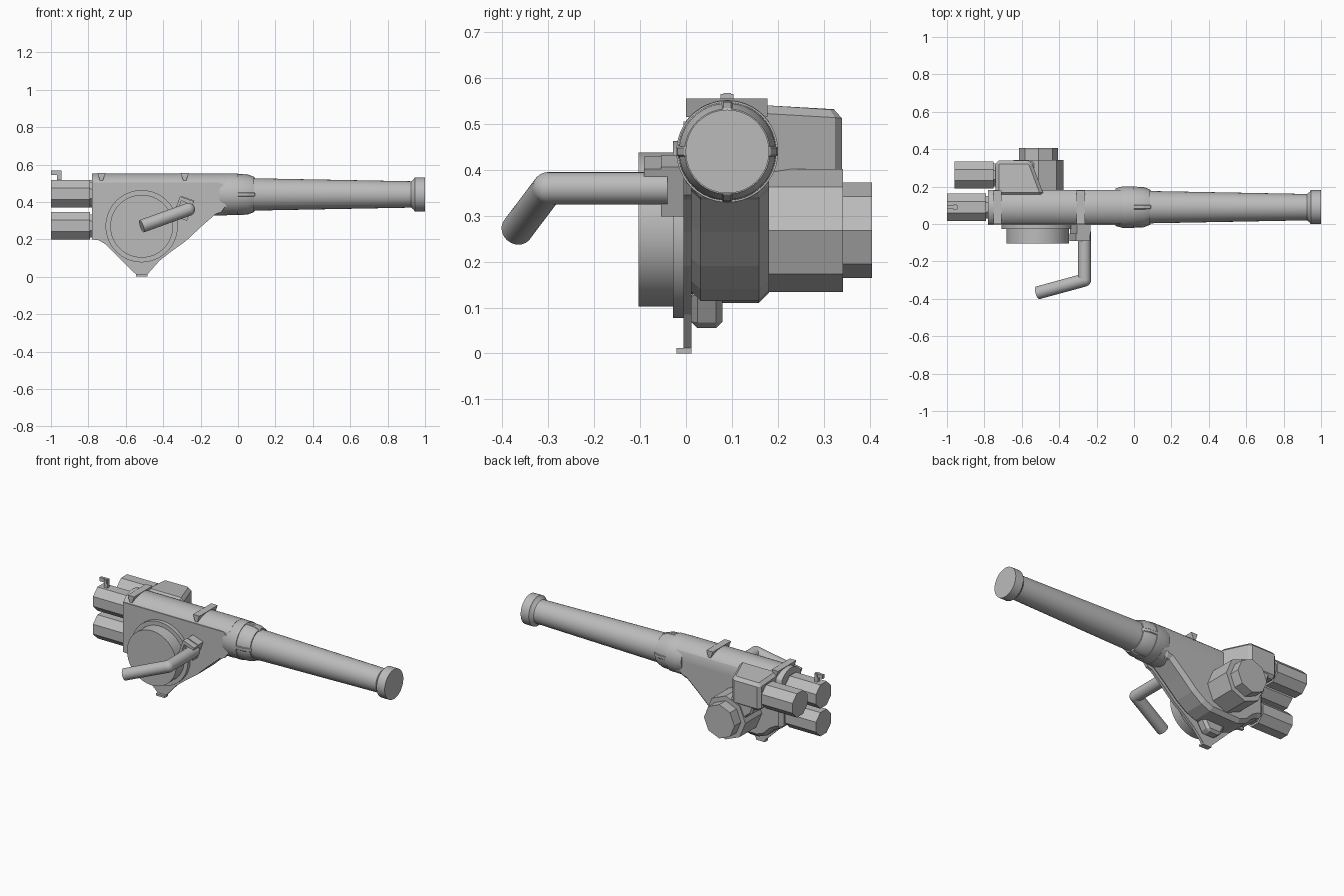
import bpy, bmesh, math
from mathutils import Vector, Matrix

cube = bpy.data.objects.get("Cube")
if cube:
    bpy.data.objects.remove(cube, do_unlink=True)

metal = bpy.data.materials.new("plain grey metal")
metal.use_nodes = True
GREY = (0.5, 0.5, 0.5, 1)
metal.diffuse_color = GREY
metal.node_tree.nodes["Principled BSDF"].inputs["Base Color"].default_value = GREY
AXIS_Y, AXIS_Z = 0.09, 0.44


def finish(name, bm, smooth=False, bevel=0):
    bmesh.ops.recalc_face_normals(bm, faces=bm.faces)
    mesh = bpy.data.meshes.new(name)
    bm.to_mesh(mesh)
    bm.free()
    mesh.materials.append(metal)
    obj = bpy.data.objects.new(name, mesh)
    bpy.context.collection.objects.link(obj)
    if bevel:
        mod = obj.modifiers.new("chamfer", 'BEVEL')
        mod.width, mod.segments, mod.angle_limit = bevel, 1, math.radians(50)
    if smooth:
        bpy.ops.object.select_all(action='DESELECT')
        obj.select_set(True)
        bpy.context.view_layer.objects.active = obj
        bpy.ops.object.shade_smooth_by_angle(angle=math.radians(35))
    return obj


def prism(name, outline, y0, y1, bevel=0, smooth=False):
    """Extrude an x-z outline along y."""
    bm = bmesh.new()
    face = bm.faces.new([bm.verts.new((x, y0, z)) for x, z in outline])
    out = bmesh.ops.extrude_face_region(bm, geom=[face])
    verts = [v for v in out["geom"] if isinstance(v, bmesh.types.BMVert)]
    bmesh.ops.translate(bm, verts=verts, vec=(0, y1 - y0, 0))
    return finish(name, bm, smooth, bevel)


def box(name, lo, hi, bevel=0):
    outline = [(lo[0], lo[2]), (hi[0], lo[2]), (hi[0], hi[2]), (lo[0], hi[2])]
    return prism(name, outline, lo[1], hi[1], bevel)


def turned(name, profile, sides=48, clip=None):
    """Revolve (x, radius) points about the barrel axis; clip trims to a y range."""
    bm = bmesh.new()
    rings = []
    for x, r in profile:
        rings.append([bm.verts.new((x, AXIS_Y + r * math.cos(a), AXIS_Z + r * math.sin(a)))
                      for a in (math.tau * i / sides for i in range(sides))])
    for a, b in zip(rings, rings[1:]):
        for i in range(sides):
            j = (i + 1) % sides
            bm.faces.new((a[i], a[j], b[j], b[i]))
    bm.faces.new(rings[0])
    bm.faces.new(rings[-1])
    for y, side in zip(clip or (), (-1, 1)):
        geom = bm.verts[:] + bm.edges[:] + bm.faces[:]
        cut = bmesh.ops.bisect_plane(bm, geom=geom, plane_co=(0, y, 0),
                                     plane_no=(0, side, 0), clear_outer=True)
        edges = [e for e in cut["geom_cut"] if isinstance(e, bmesh.types.BMEdge)]
        bmesh.ops.holes_fill(bm, edges=edges)
    return finish(name, bm, True)


def rod(name, start, end, r, sides=24, turn=0.0, smooth=True):
    """Straight cylinder or prism between two points."""
    start, end = Vector(start), Vector(end)
    d = end - start
    bm = bmesh.new()
    rot = d.to_track_quat('Z', 'Y').to_matrix().to_4x4()
    bmesh.ops.create_cone(bm, cap_ends=True, segments=sides, radius1=r, radius2=r, depth=d.length,
                          matrix=Matrix.Translation((start + end) / 2) @ rot @ Matrix.Rotation(turn, 4, 'Z'))
    return finish(name, bm, smooth)


# Barrel, muzzle and collar
turned("barrel", [(-0.05, 0.088), (0.05, 0.087), (0.95, 0.07)])
turned("muzzle_flange", [(0.925, 0.07), (0.94, 0.082), (0.945, 0.091), (1.0, 0.091)])
turned("barrel_sleeve", [(-0.78, 0.112), (-0.06, 0.112)], clip=(0.0, 0.181))
turned("collar", [(-0.1, 0.1), (-0.06, 0.111), (0.0, 0.111)])
turned("collar_lip", [(0.0, 0.107), (0.05, 0.105), (0.085, 0.093), (0.085, 0.08)])

# Four tapered fins around the collar
for i in range(4):
    fin = prism("collar_fin", [(-0.01, 0.07), (0.09, 0.07), (0.09, 0.093), (0.05, 0.108), (-0.01, 0.11)],
                -0.013, 0.013, 0.005)
    fin.data.transform(Matrix.Translation((0, AXIS_Y, AXIS_Z)) @ Matrix.Rotation(i * math.pi / 2, 4, 'X'))

# Main housing, with its thin front plate
under = [(-0.12, 0.335), (-0.2, 0.265), (-0.28, 0.19), (-0.35, 0.14), (-0.41, 0.115)]
rear = [(-0.61, 0.11), (-0.665, 0.13), (-0.71, 0.175), (-0.745, 0.195), (-0.78, 0.2)]
prism("housing", [(-0.78, 0.46), (-0.08, 0.46), (-0.06, 0.4), (-0.08, 0.345)] + under + rear,
      0.01, 0.181, 0.022)
nose = [(-0.78, 0.505), (-0.1, 0.505), (-0.07, 0.485), (-0.058, 0.45), (-0.065, 0.38), (-0.09, 0.345)]
foot = [(-0.42, 0.085), (-0.485, 0.012), (-0.485, 0), (-0.545, 0), (-0.545, 0.012), (-0.61, 0.075)]
prism("front_plate", nose + under[:-1] + foot + rear[1:], -0.005, 0.012)
box("foot_lip", (-0.545, -0.021, 0), (-0.485, 0, 0.012))
prism("foot_gusset", [(-0.6, 0.14), (-0.56, 0.055), (-0.47, 0.055), (-0.42, 0.14)], 0.01, 0.08, 0.015)

# Flat-topped ribs over the sleeve
for x in (-0.73, -0.285):
    rib = [(x - 0.022, 0.555), (x + 0.022, 0.555), (x + 0.008, 0.515), (x - 0.008, 0.515)]
    prism("sleeve_rib", rib, 0.0, 0.178)

# Front drum
rod("drum_base", (-0.515, 0.0, 0.27), (-0.515, -0.028, 0.27), 0.193, 64)
rod("drum", (-0.515, -0.02, 0.27), (-0.515, -0.104, 0.27), 0.168, 64)

# Crank handle and its tilted mount
elbow = (-0.265, -0.3, 0.36)
rod("crank_shaft", (-0.265, -0.04, 0.36), elbow, 0.035)
rod("crank_grip", elbow, (-0.515, -0.368, 0.27), 0.035)
bm = bmesh.new()
bmesh.ops.create_uvsphere(bm, u_segments=24, v_segments=16, radius=0.035, matrix=Matrix.Translation(elbow))
finish("crank_elbow", bm, True)
for name, lo, hi in (("crank_mount", (-0.04, -0.055, -0.06), (0.035, 0.0, 0.055)),
                     ("crank_mount_top", (-0.035, -0.092, 0.03), (0.035, -0.05, 0.05)),
                     ("crank_mount_side", (-0.045, -0.092, -0.055), (-0.03, -0.05, 0.05))):
    part = box(name, lo, hi)
    part.data.transform(Matrix.Translation((-0.285, 0, 0.367)) @ Matrix.Rotation(math.radians(20), 4, 'Y'))

# Octagonal canisters at the rear, each with a narrow neck
for name, x, y, z in (("upper_canister", -1.0, 0.09, 0.443), ("lower_canister", -1.0, 0.09, 0.272),
                      ("side_canister", -0.96, 0.262, 0.443)):
    rod(name, (x, y, z), (x + 0.21, y, z), 0.079, 8, math.pi / 8, False)
    rod(name + "_neck", (x + 0.2, y, z), (x + 0.26, y, z), 0.066, 8, math.pi / 8, False)

# Side block behind the sleeve, with a slanted front
bm = bmesh.new()
outline = [(-0.74, 0.15), (-0.48, 0.15), (-0.545, 0.325), (-0.565, 0.34), (-0.74, 0.34)]
low = [bm.verts.new((x, y, 0.36)) for x, y in outline]
high = [bm.verts.new((x, y, 0.542 - max(0, y - 0.24) * 0.12)) for x, y in outline]
bm.faces.new(low)
bm.faces.new(high)
for i in range(5):
    j = (i + 1) % 5
    bm.faces.new((low[i], low[j], high[j], high[i]))
finish("side_block", bm, bevel=0.018)

# Octagonal side port with a cap, and the web joining it to the side block
rod("side_port", (-0.51, 0.15, 0.268), (-0.51, 0.342, 0.268), 0.134, 8, 0, False)
rod("side_port_cap", (-0.51, 0.33, 0.268), (-0.51, 0.405, 0.268), 0.104, 8, 0, False)
prism("port_web", [(-0.7, 0.4), (-0.54, 0.4), (-0.5, 0.33), (-0.6, 0.27), (-0.68, 0.33)], 0.17, 0.335, 0.01)

# Small hooked sight on the upper canister
box("sight_post", (-0.968, 0.078, 0.5), (-0.945, 0.1, 0.565))
box("sight_bar", (-1.0, 0.082, 0.543), (-0.945, 0.098, 0.567))
box("sight_cross", (-0.965, 0.075, 0.545), (-0.948, 0.103, 0.565))
